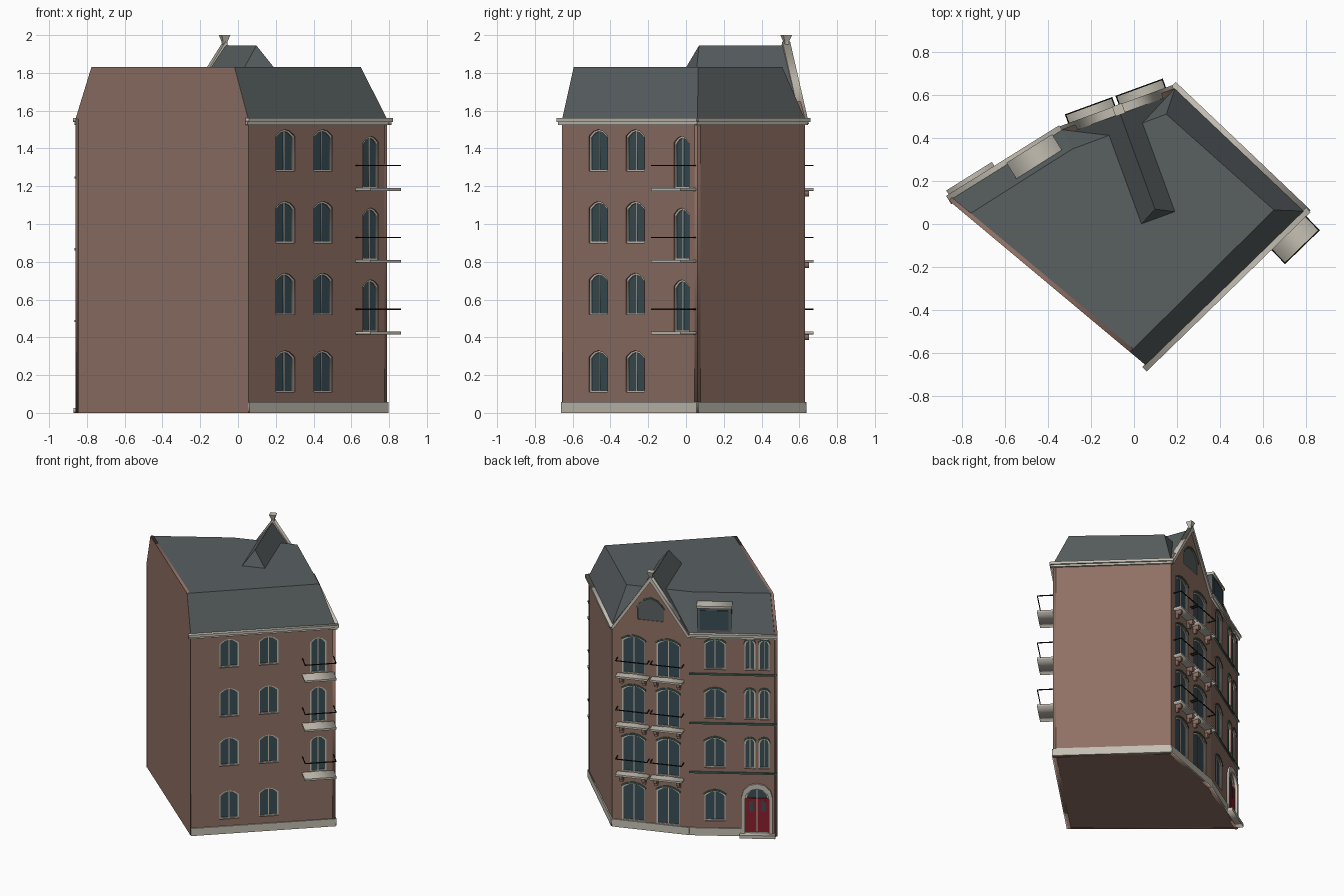
import bpy, bmesh, math
from mathutils import Matrix, Vector

if "Cube" in bpy.data.objects:
    bpy.data.objects.remove(bpy.data.objects["Cube"])

def material(name, r, g, b):
    m = bpy.data.materials.new(name)
    m.diffuse_color = (r, g, b, 1)
    m.use_nodes = True
    m.node_tree.nodes["Principled BSDF"].inputs["Base Color"].default_value = m.diffuse_color
    return m

BRICK = material("brick", .28, .165, .13)
SLATE = material("slate", .10, .115, .12)
STONE = material("stone", .55, .52, .45)
GLASS = material("glass", .04, .075, .09)
RED = material("red_paint", .25, .015, .025)
GREEN = material("green_trim", .06, .14, .10)
IRON = material("iron", .01, .01, .01)

# Footprint corners, counter-clockwise
A, B, C, D, E = [Vector(p) for p in
    ((-.86, .11, 0), (.055, -.655, 0), (.79, .06, 0), (.19, .63, 0), (-.335, .438, 0))]
EAVE, TOP, PEAK = 1.555, 1.83, 1.945

class Wall:
    """Local frame: x along the wall, y up, z outward."""
    def __init__(self, p, q):
        d = (q - p).normalized()
        up = Vector((0, 0, 1))
        self.length = (q - p).length
        self.m = Matrix((d, up, d.cross(up))).transposed().to_4x4()
        self.m.translation = p

def finish(name, mesh, mat, matrix=None):
    bm = bmesh.new()
    bm.from_mesh(mesh)
    bmesh.ops.remove_doubles(bm, verts=bm.verts, dist=1e-5)
    bmesh.ops.recalc_face_normals(bm, faces=bm.faces)
    bm.to_mesh(mesh)
    bm.free()
    mesh.materials.clear()
    mesh.materials.append(mat)
    ob = bpy.data.objects.new(name, mesh)
    if matrix:
        ob.matrix_world = matrix
    bpy.context.collection.objects.link(ob)

def slab(name, wall, loops, z0, z1, mat):
    """Extrude flat outlines (inner outlines become holes) from z0 to z1."""
    cu = bpy.data.curves.new(name, 'CURVE')
    cu.dimensions, cu.fill_mode, cu.extrude = '2D', 'BOTH', (z1 - z0) / 2
    for loop in loops:
        s = cu.splines.new('POLY')
        s.points.add(len(loop) - 1)
        for pt, (x, y) in zip(s.points, loop):
            pt.co = (x, y, 0, 1)
        s.use_cyclic_u = True
    tmp = bpy.data.objects.new(name + "_outline", cu)
    bpy.context.collection.objects.link(tmp)
    dg = bpy.context.evaluated_depsgraph_get()
    mesh = bpy.data.meshes.new_from_object(tmp.evaluated_get(dg))
    bpy.data.objects.remove(tmp)
    finish(name, mesh, mat, wall.m @ Matrix.Translation((0, 0, (z0 + z1) / 2)))

def solid(name, verts, faces, mat, matrix=None):
    mesh = bpy.data.meshes.new(name)
    mesh.from_pydata(verts, [], faces)
    finish(name, mesh, mat, matrix)

def rect(x0, x1, y0, y1):
    return [(x0, y0), (x1, y0), (x1, y1), (x0, y1)]

def arc(cx, w, y1, rise, p):
    us = [math.cos(math.pi * i / 6) for i in range(7)]
    return [(cx + u * w / 2, y1 - rise + rise * max(0, 1 - u * u) ** p) for u in us]

def arch(cx, w, y0, y1, rise=.035, p=1):
    return [(cx - w / 2, y0), (cx + w / 2, y0)] + arc(cx, w, y1, rise, p)

def facade(name, wall, outline, wins, hoods=False):
    """Pierced wall with glazing, frames, mullions and optional hoods."""
    slab(name + "_wall", wall, [outline] + [arch(*w) for w in wins], -.022, 0, BRICK)
    slab(name + "_glass", wall, [arch(*w) for w in wins], -.022, -.015, GLASS)
    rings, bars, caps = [], [], []
    for cx, w, y0, y1, *r in wins:
        rings += [arch(cx, w, y0, y1, *r), arch(cx, w - .018, y0 + .009, y1 - .009, *r)]
        bars.append(rect(cx - .003, cx + .003, y0, y1 - .01))
        top = arc(cx, w + .01, y1, *(r or (.035, 1)))
        caps.append(top + [(x, y + .012) for x, y in reversed(top)])
    slab(name + "_frames", wall, rings, -.016, -.008, STONE)
    slab(name + "_mullions", wall, bars, -.016, -.011, STONE)
    if hoods:
        slab(name + "_hoods", wall, caps, -.002, .006, GREEN)

def balcony(name, wall, x0, x1, y, depth, brackets):
    slab(name + "_slab", wall, [rect(x0, x1, y - .014, y)], 0, depth, STONE)
    t, r = .006, y + .116
    slab(name + "_rail_front", wall, [rect(x0, x1, r, r + t)], depth - t, depth, IRON)
    slab(name + "_rail_sides", wall, [rect(x0, x0 + t, r, r + t), rect(x1 - t, x1, r, r + t)],
         0, depth, IRON)
    if brackets:
        for i, (h, d) in enumerate(((.03, .045), (.055, .022))):
            slab(f"{name}_brackets_{i}", wall,
                 [rect(x - .012, x + .012, y - .014 - h, y - .014)
                  for x in (x0 + .035, x1 - .035)], 0, d, BRICK)

party, side, plain, gable, entry = [Wall(*p) for p in ((A, B), (B, C), (C, D), (D, E), (E, A))]
ROWS = (.11, .52, .90, 1.28)
DECKS = (.43, .81, 1.19)

# Blank walls and ground floor plate
Lp = party.length
slab("party_wall", party, [[(0, 0), (Lp, 0), (Lp, EAVE), (Lp - .095, TOP), (.11, TOP), (0, EAVE)]],
     -.02, .001, BRICK)
slab("plain_wall", plain, [rect(0, plain.length, 0, EAVE)], -.02, 0, BRICK)
solid("floor_plate", [p + Vector((0, 0, .001)) for p in (A, B, C, D, E)], [range(5)], BRICK)

# Courtyard side with windows and balconies
facade("side", side, rect(0, side.length, 0, EAVE),
       [(x, .14, y, y + .22) for y in ROWS for x in (.273, .553)] +
       [(.905, .115, y, y + .275) for y in DECKS])
for i, y in enumerate(DECKS):
    balcony(f"side_balcony_{i}", side, .79, 1.016, y, .115, False)

# Gabled street front with balconies
Lg = gable.length
mid = Lg / 2
facade("gable", gable, [(0, 0), (Lg, 0), (Lg, EAVE), (mid, PEAK), (0, EAVE)],
       [(mid + x, .17, y, y + .295) for y in (.055,) + DECKS for x in (-.125, .125)] +
       [(mid, .19, 1.62, 1.79, .08, 1)], True)
for i, y in enumerate(DECKS):
    for j, x in enumerate((-.125, .125)):
        balcony(f"gable_balcony_{i}_{j}", gable, mid + x - .117, mid + x + .117, y, .062, True)

# Entrance front with paired windows, doorway and string courses
Le, dx = entry.length, .475
facade("entry", entry, rect(0, Le, 0, EAVE),
       [(.18, .15, y, y + .235) for y in ROWS] +
       [(x, .078, y, y + .235, .04, .5) for y in ROWS[1:] for x in (.425, .525)] +
       [(dx, .17, .02, .37, .085, .5)], True)
slab("string_courses", entry, [rect(0, Le, y, y + .012) for y in (.48, .86, 1.24)], 0, .01, GREEN)
slab("door_surround", entry, [arch(dx, .22, .02, .41, .11, .5), arch(dx, .17, .021, .37, .085, .5)],
     0, .015, STONE)
slab("door_leaves", entry, [rect(dx + a, dx + a + .08, .03, .29) for a in (-.083, .003)],
     -.014, -.004, RED)
slab("door_panes", entry, [rect(dx + a, dx + a + .03, .19, .27) for a in (-.058, .028)],
     -.006, -.002, GLASS)
slab("door_step", entry, [rect(dx - .12, dx + .13, 0, .025)], 0, .045, STONE)

# Plinth and eaves cornice
for n, w in (("side", side), ("plain", plain), ("gable", gable), ("entry", entry)):
    end = dx - .11 if w is entry else w.length
    slab(n + "_plinth", w, [rect(0, end, 0, .058)], 0, .008, STONE)
    if w is not gable:
        e = 0 if w is entry else .018
        slab(n + "_cornice", w, [rect(-e, w.length + e / 2, 1.525, 1.542)], -.005, .013, STONE)
        slab(n + "_cornice_top", w, [rect(-e, w.length + e, 1.54, 1.56)], -.005, .024, STONE)

# Mansard roof
low = [(p.x, p.y, EAVE) for p in (A, B, C, D, E)]
high = [(x, y, TOP) for x, y in ((-.775, .039), (-.018, -.594), (.65, .065), (.15, .51), (-.287, .348))]
solid("mansard_roof", low + high,
      [range(5), range(5, 10)] + [(i, (i + 1) % 5, (i + 1) % 5 + 5, i + 5) for i in range(5)], SLATE)

# Cross roof behind the gable, hipped at its inner end
solid("gable_roof",
      [(0, EAVE, -.005), (Lg, EAVE, -.005), (mid, PEAK, -.005),
       (0, EAVE, -.64), (Lg, EAVE, -.64), (mid, PEAK, -.495)],
      [(0, 1, 2), (0, 2, 5, 3), (1, 4, 5, 2), (3, 5, 4), (0, 3, 4, 1)], SLATE, gable.m)
slab("gable_coping", gable,
     [[(-.012, 1.53), (.012, 1.53), (mid, PEAK - .02), (Lg - .012, 1.53), (Lg + .012, 1.53),
       (mid, PEAK + .022)]], -.025, .018, STONE)
f = [(mid + x * r, y, -.004 + z * r) for y, r in ((1.93, .010), (1.965, .012), (2.0, .024))
     for x, z in ((-1, -1), (1, -1), (1, 1), (-1, 1))]
solid("finial", f, [range(4), range(8, 12)] +
      [(k + i, k + (i + 1) % 4, k + (i + 1) % 4 + 4, k + i + 4) for k in (0, 4) for i in range(4)],
      STONE, gable.m)

# Dormer above the entrance front
slab("dormer_cheeks", entry, [rect(.055, .295, EAVE, 1.755)], -.09, -.004, SLATE)
slab("dormer_glass", entry, [rect(.075, .275, 1.585, 1.735)], -.006, 0, GLASS)
slab("dormer_top", entry, [rect(.05, .30, 1.752, 1.77)], -.085, .006, STONE)
